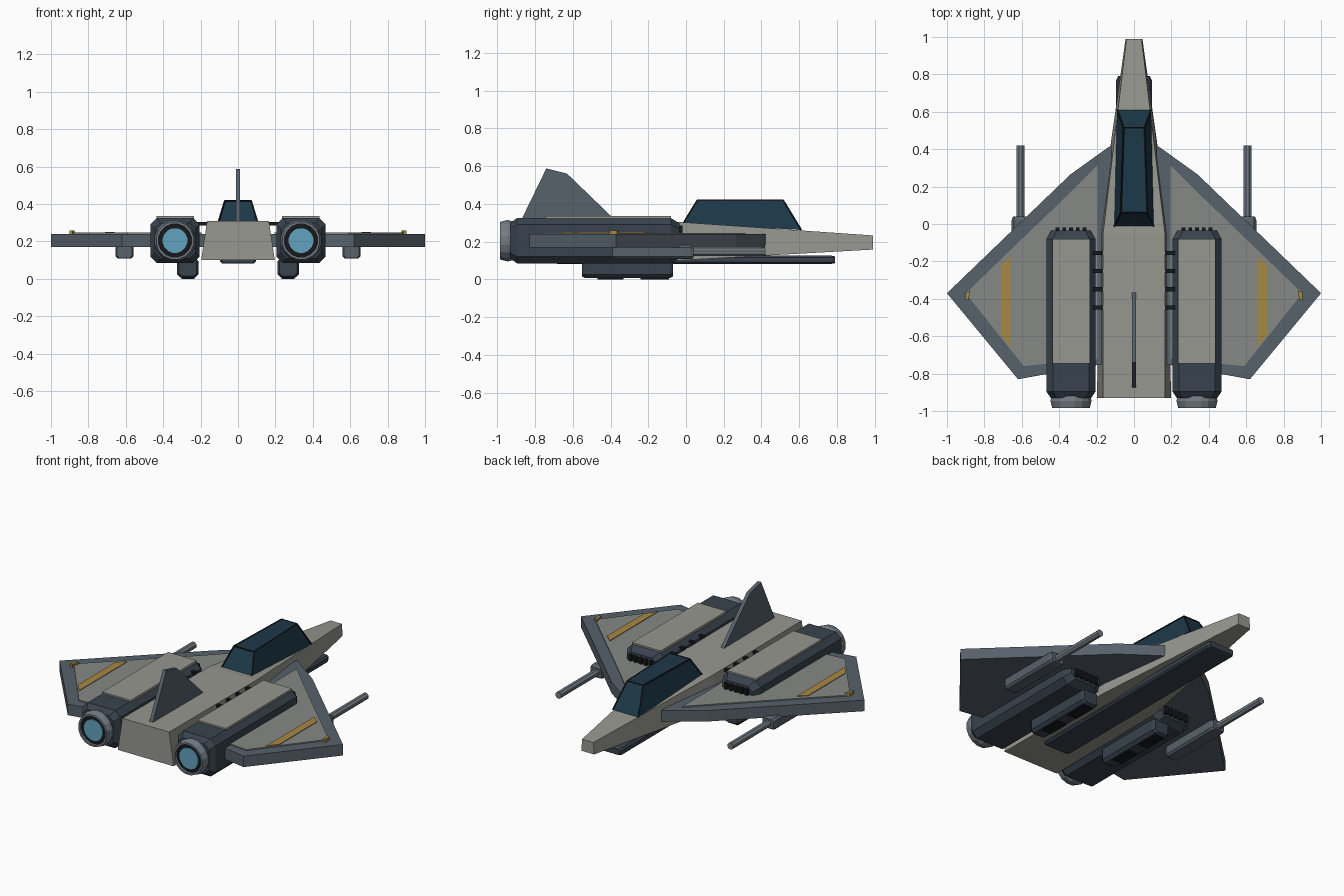
import bpy, bmesh, math
from mathutils import Vector

if "Cube" in bpy.data.objects:
    bpy.data.objects.remove(bpy.data.objects["Cube"])


def material(name, r, g, b):
    m = bpy.data.materials.new(name)
    m.diffuse_color = (r, g, b, 1)
    m.use_nodes = True
    m.node_tree.nodes["Principled BSDF"].inputs["Base Color"].default_value = m.diffuse_color
    return m


HULL = material("hull_grey", 0.31, 0.31, 0.28)
PANEL = material("panel_grey", 0.24, 0.25, 0.24)
TRIM = material("trim_grey", 0.095, 0.12, 0.145)
DARK = material("dark_steel", 0.04, 0.055, 0.075)
BLACK = material("black", 0.008, 0.009, 0.012)
METAL = material("metal", 0.17, 0.20, 0.23)
GLASS = material("glass", 0.012, 0.04, 0.065)
GLOW = material("engine_glow", 0.12, 0.36, 0.52)
GOLD = material("gold", 0.38, 0.25, 0.06)


def loft(name, rings, mat, mirror=False, closed=False):
    """Skin between rings of points; cap the ends, or join last ring to first."""
    bm = bmesh.new()
    rows = [[bm.verts.new(p) for p in ring] for ring in rings]
    n = len(rows[0])
    pairs = list(zip(rows, rows[1:]))
    if closed:
        pairs.append((rows[-1], rows[0]))
    else:
        bm.faces.new(rows[0])
        bm.faces.new(rows[-1])
    for a, b in pairs:
        for i in range(n):
            j = (i + 1) % n
            bm.faces.new((a[i], a[j], b[j], b[i]))
    bmesh.ops.recalc_face_normals(bm, faces=bm.faces)
    me = bpy.data.meshes.new(name)
    bm.to_mesh(me)
    bm.free()
    me.materials.append(mat)
    ob = bpy.data.objects.new(name, me)
    bpy.context.collection.objects.link(ob)
    if mirror:
        ob.modifiers.new("Mirror", 'MIRROR').use_mirror_merge = False
    return ob


def plate(name, outline, z0, z1, mat, mirror=True):
    return loft(name, [[(x, y, z) for x, y in outline] for z in (z0, z1)], mat, mirror)


def box(name, x0, x1, y0, y1, z0, z1, mat, mirror=True):
    return plate(name, [(x0, y0), (x1, y0), (x1, y1), (x0, y1)], z0, z1, mat, mirror)


def trapezoid(y, wb, zb, wt, zt):
    return [(-wb, y, zb), (wb, y, zb), (wt, y, zt), (-wt, y, zt)]


def octagon(y, cx, cz, hx, hz, c):
    pts = [(hx, hz - c), (hx - c, hz), (c - hx, hz), (-hx, hz - c),
           (-hx, c - hz), (c - hx, -hz), (hx - c, -hz), (hx, c - hz)]
    return [(cx + u, y, cz + v) for u, v in pts]


def circle(y, cx, cz, r, n=16):
    return [(cx + r * math.cos(2 * math.pi * (i + .5) / n), y,
             cz + r * math.sin(2 * math.pi * (i + .5) / n)) for i in range(n)]


# Fuselage with long tapering nose, and the keel below it
loft("fuselage", [trapezoid(-0.93, 0.197, 0.10, 0.165, 0.31),
                  trapezoid(-0.05, 0.192, 0.10, 0.165, 0.305),
                  trapezoid(0.99, 0.045, 0.158, 0.04, 0.233)], HULL)
loft("keel", [octagon(-0.70, 0, 0.104, 0.085, 0.018, 0.008),
              octagon(-0.68, 0, 0.104, 0.095, 0.022, 0.01),
              octagon(0.77, 0, 0.104, 0.095, 0.022, 0.01),
              octagon(0.79, 0, 0.104, 0.085, 0.018, 0.008)], DARK)

# Canopy
base = [(-0.107, -0.015, 0.295), (0.107, -0.015, 0.295), (0.09, 0.61, 0.262), (-0.09, 0.61, 0.262)]
roof = [(-0.07, 0.06, 0.418), (0.07, 0.06, 0.418), (0.055, 0.515, 0.418), (-0.055, 0.515, 0.418)]
loft("canopy", [base, roof], GLASS)
for i in range(4):
    # Dark frame bars along the canopy roof and its corner posts
    for label, p, q in (("roof_bar", roof[i], roof[(i + 1) % 4]), ("post", base[i], roof[i])):
        a, b = Vector(p), Vector(q)
        d = (b - a).normalized()
        u = d.cross(Vector((0.3, 0.2, 1))).normalized() * 0.005
        v = d.cross(u)
        loft(f"canopy_{label}_{i}", [[e + u, e + v, e - u, e - v] for e in (a, b)], BLACK)

# Tail fin
fin = [(-0.88, 0.30), (-0.74, 0.588), (-0.63, 0.56), (-0.36, 0.30)]
loft("tail_fin", [[(x, y, z) for y, z in fin] for x in (-0.012, 0.012)], TRIM)

# Wings, raised skin panels, stripes and tip lights
plate("wing", [(0.12, 0.42), (0.145, 0.405), (0.34, 0.265), (1.0, -0.37), (0.62, -0.83), (0.12, -0.74)],
      0.17, 0.24, TRIM)
plate("wing_panel", [(0.195, 0.315), (0.36, 0.15), (0.90, -0.37), (0.59, -0.76), (0.195, -0.72)],
      0.235, 0.247, PANEL)
plate("wing_stripe", [(0.66, -0.175), (0.71, -0.22), (0.71, -0.595), (0.66, -0.66)], 0.24, 0.251, GOLD)
plate("tip_light", [(0.875, -0.355), (0.90, -0.365), (0.90, -0.405), (0.885, -0.405)], 0.24, 0.26, GOLD)

# Engines
EX, EZ = 0.337, 0.205
loft("engine", [octagon(-0.93, EX, EZ, 0.108, 0.095, 0.03),
                octagon(-0.895, EX, EZ, 0.132, 0.12, 0.035),
                octagon(-0.08, EX, EZ, 0.132, 0.12, 0.035),
                octagon(-0.035, EX, EZ, 0.105, 0.093, 0.03)], DARK, True)
box("engine_top_plate", 0.235, 0.437, -0.745, -0.08, 0.32, 0.335, HULL)
loft("nozzle", [circle(y, EX, EZ, r) for y, r in
                ((-0.90, 0.10), (-0.945, 0.112), (-0.985, 0.102), (-0.985, 0.09), (-0.92, 0.085))],
     METAL, True, closed=True)
loft("nozzle_lining", [circle(y, EX, EZ, 0.092) for y in (-0.91, -0.972)], BLACK, True)
loft("nozzle_glow", [circle(y, EX, EZ, 0.067) for y in (-0.93, -0.977)], GLOW, True)
for i in range(5):
    x = EX + (i - 2) * 0.036
    box(f"intake_slat_{i}", x - 0.01, x + 0.01, -0.05, -0.018, 0.125, 0.285, BLACK)

# Pipes joining fuselage and engines
for i in range(4):
    y = -0.155 - i * 0.097
    box(f"pipe_{i}", 0.155, 0.225, y - 0.011, y + 0.011, 0.285, 0.303, BLACK)

# Landing pods with foot pads
loft("landing_pod", [octagon(-0.55, 0.268, 0.06, 0.047, 0.045, 0.015),
                     octagon(-0.535, 0.268, 0.06, 0.057, 0.053, 0.018),
                     octagon(-0.085, 0.268, 0.06, 0.057, 0.053, 0.018),
                     octagon(-0.07, 0.268, 0.06, 0.047, 0.045, 0.015)], DARK, True)
for i, (y0, y1) in enumerate(((-0.47, -0.33), (-0.24, -0.09))):
    box(f"foot_pad_{i}", 0.233, 0.303, y0, y1, 0.0, 0.02, BLACK)

# Wing guns
loft("gun_housing", [octagon(-0.39, 0.607, 0.143, 0.04, 0.03, 0.01),
                     octagon(-0.375, 0.607, 0.145, 0.047, 0.037, 0.012),
                     octagon(0.02, 0.607, 0.145, 0.047, 0.037, 0.012),
                     octagon(0.04, 0.607, 0.143, 0.04, 0.03, 0.01)], TRIM, True)
loft("gun_barrel", [circle(y, 0.607, 0.143, 0.022, 8) for y in (0.0, 0.42)], METAL, True)
